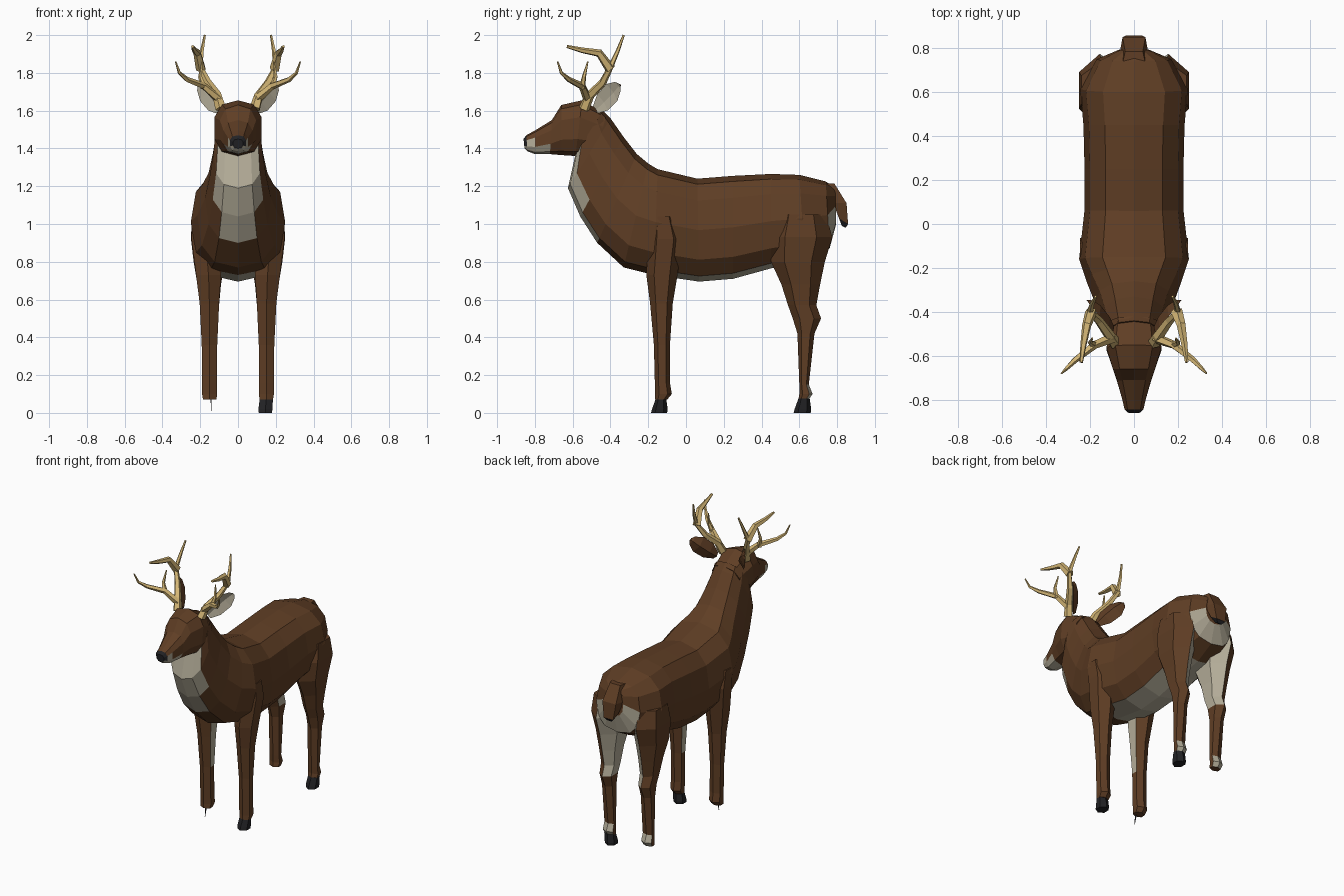
import bpy, bmesh, math
from mathutils import Vector

def material(name, rgb):
    m = bpy.data.materials.new(name)
    m.diffuse_color = (*rgb, 1)
    return m

BROWN, CREAM, BLACK, ANTLER = range(4)
MATS = [material("brown_coat", (0.115, 0.048, 0.018)),
        material("cream_fur", (0.46, 0.42, 0.32)),
        material("black_horn", (0.016, 0.016, 0.018)),
        material("antler_tan", (0.66, 0.47, 0.18))]

def loft(name, strips, rule):
    """Skin one or more lists of rings; rule(centre, normal) picks the colour."""
    bm = bmesh.new()
    for rings in strips:
        vs = [[bm.verts.new(p) for p in r] for r in rings]
        n = len(vs[0])
        for a, b in zip(vs, vs[1:]):
            for i in range(n):
                j = (i + 1) % n
                bm.faces.new((a[i], a[j], b[j], b[i]))
        bm.faces.new(vs[0])
        bm.faces.new(vs[-1])
    bmesh.ops.recalc_face_normals(bm, faces=bm.faces)
    for f in bm.faces:
        f.material_index = rule(f.calc_center_median(), f.normal)
    me = bpy.data.meshes.new(name)
    bm.to_mesh(me)
    bm.free()
    for m in MATS:
        me.materials.append(m)
    ob = bpy.data.objects.new(name, me)
    bpy.context.collection.objects.link(ob)
    return ob

def section(ty, tz, by, bz, w, n=12, e=0.8):
    """Rounded ring between a top and a bottom point in the centre plane."""
    top, bot, ring = Vector((0, ty, tz)), Vector((0, by, bz)), []
    for i in range(n):
        a = 2 * math.pi * i / n
        c, s = math.cos(a), math.sin(a)
        p = bot.lerp(top, 0.5 + 0.5 * math.copysign(abs(c) ** e, c))
        p.x = math.copysign(abs(s) ** e, s) * w
        ring.append(p)
    return ring

def leg_ring(side, z, y0, y1, x0, x1):
    """Six-sided level ring with flat inner and outer faces."""
    return [Vector((side * ((x0 + x1) / 2 + math.sin(a) / 0.866 * (x1 - x0) / 2),
                    (y0 + y1) / 2 + math.cos(a) * (y1 - y0) / 2, z))
            for a in (math.pi * k / 3 for k in range(6))]

def tube(side, pts, r0, r1, n=5):
    """Tapered tube along a path."""
    pts = [Vector((side * x, y, z)) for x, y, z in pts]
    rings = []
    for k, p in enumerate(pts):
        t = (pts[min(k + 1, len(pts) - 1)] - pts[max(k - 1, 0)]).normalized()
        u = t.cross(Vector((side, 0.3, 0))).normalized()
        v = t.cross(u)
        r = r0 + (r1 - r0) * k / (len(pts) - 1)
        rings.append([p + (u * math.cos(2 * math.pi * i / n) + v * math.sin(2 * math.pi * i / n)) * r
                      for i in range(n)])
    return rings

# body and neck, from rump to throat
def body_rule(c, n):
    bib = n.y < -0.3 and c.y < -0.4 and abs(c.x) < 0.105 and 0.85 < c.z < 1.37
    rump = c.y > 0.7 and c.z < 1.06 and abs(c.x) < 0.13
    belly = n.z < -0.75 and c.z < 0.8 and c.y > -0.15 and (abs(c.x) < 0.1 or c.y > 0.27)
    return CREAM if bib or rump or belly else BROWN

loft("body", [[section(*s) for s in (
    (0.79, 1.19, 0.795, 1.0, 0.07), (0.74, 1.225, 0.76, 0.87, 0.17),
    (0.60, 1.26, 0.63, 0.80, 0.245), (0.45, 1.265, 0.45, 0.765, 0.23),
    (0.25, 1.255, 0.25, 0.71, 0.225), (0.06, 1.24, 0.07, 0.695, 0.225),
    (-0.15, 1.29, -0.17, 0.73, 0.25), (-0.20, 1.32, -0.33, 0.77, 0.215),
    (-0.26, 1.37, -0.47, 0.90, 0.175), (-0.33, 1.46, -0.56, 1.04, 0.15),
    (-0.40, 1.56, -0.625, 1.19, 0.13), (-0.44, 1.60, -0.585, 1.37, 0.12))]], body_rule)

# head with pale muzzle and dark nose
def head_rule(c, n):
    if c.y < -0.83 and c.z > 1.415:
        return BLACK
    return CREAM if c.y < -0.72 and c.z < 1.44 else BROWN

loft("head", [[section(*s, n=10) for s in (
    (-0.42, 1.58, -0.48, 1.37, 0.11), (-0.55, 1.655, -0.585, 1.36, 0.13),
    (-0.66, 1.63, -0.66, 1.365, 0.10), (-0.71, 1.55, -0.72, 1.37, 0.08),
    (-0.80, 1.495, -0.80, 1.37, 0.055), (-0.845, 1.47, -0.84, 1.385, 0.045),
    (-0.86, 1.45, -0.855, 1.40, 0.028))]], head_rule)

# tail with dark underside
loft("tail", [[[Vector((-w, y0, z)), Vector((w, y0, z)), Vector((w * 0.8, y1, z - d)), Vector((-w * 0.8, y1, z - d))]
               for w, y0, y1, z, d in ((0.05, 0.74, 0.785, 1.215, 0.0), (0.065, 0.78, 0.85, 1.11, 0.0),
                                       (0.045, 0.81, 0.858, 1.03, 0.03), (0.02, 0.825, 0.845, 0.99, 0.01))]],
     lambda c, n: BLACK if c.z < 1.05 or (n.y < 0 and c.z < 1.1) else BROWN)

FRONT = ((0.07, -0.165, -0.10, 0.115, 0.185), (0.10, -0.165, -0.075, 0.11, 0.19),
         (0.16, -0.165, -0.085, 0.11, 0.19), (0.36, -0.17, -0.085, 0.11, 0.192),
         (0.58, -0.19, -0.07, 0.10, 0.203), (0.73, -0.21, -0.045, 0.09, 0.222),
         (0.92, -0.20, -0.02, 0.10, 0.246), (1.04, -0.18, -0.06, 0.12, 0.246))
HIND = ((0.07, 0.595, 0.65, 0.115, 0.182), (0.10, 0.60, 0.67, 0.11, 0.187),
        (0.15, 0.60, 0.65, 0.112, 0.185), (0.42, 0.59, 0.68, 0.11, 0.19),
        (0.50, 0.565, 0.715, 0.105, 0.195), (0.57, 0.54, 0.69, 0.10, 0.20),
        (0.68, 0.505, 0.71, 0.09, 0.215), (0.80, 0.45, 0.735, 0.07, 0.235),
        (0.93, 0.44, 0.775, 0.06, 0.25), (1.05, 0.48, 0.74, 0.06, 0.24))

BEAM = ((0.09, -0.54, 1.61), (0.11, -0.51, 1.68), (0.16, -0.44, 1.75), (0.20, -0.40, 1.83),
        (0.19, -0.36, 1.92), (0.175, -0.33, 2.0))
FORK = ((0.195, -0.40, 1.82), (0.215, -0.46, 1.905), (0.23, -0.55, 1.92), (0.24, -0.63, 1.94))
BROW = ((0.10, -0.52, 1.66), (0.18, -0.55, 1.73), (0.27, -0.62, 1.765), (0.31, -0.66, 1.80), (0.33, -0.68, 1.86))
TINE = ((0.18, -0.55, 1.72), (0.20, -0.54, 1.78), (0.19, -0.52, 1.86))

for side, tag in ((1, "right"), (-1, "left")):
    # legs, pale on the inside
    loft("front_leg_" + tag, [[leg_ring(side, *r) for r in FRONT]],
         lambda c, n: CREAM if n.x * side < -0.8 and c.z > 0.4 else BROWN)
    loft("hind_leg_" + tag, [[leg_ring(side, *r) for r in HIND]],
         lambda c, n: CREAM if (n.x * side < -0.3 and c.z > 0.52 and (n.y > 0.2 or n.x * side < -0.8))
         or (c.z < 0.14 and n.y > 0.3) else BROWN)

    # antlers
    loft("antler_" + tag, [tube(side, BEAM, 0.03, 0.006), tube(side, FORK, 0.028, 0.008),
                           tube(side, BROW, 0.024, 0.004), tube(side, TINE, 0.018, 0.004)],
         lambda c, n: ANTLER)

    # ears: cupped leaves opening outward
    base, axis = Vector((side * 0.105, -0.48, 1.605)), Vector((side * 0.105, 0.125, 0.13))
    out = Vector((side * 0.8, -0.6, 0)).normalized()
    out = (out - axis * out.dot(axis) / axis.length_squared).normalized()
    wide = axis.normalized().cross(out)
    loft("ear_" + tag, [[[base + axis * t + wide * w, base + axis * t - out * w * 0.25,
                          base + axis * t - wide * w, base + axis * t - out * (w * 0.45 + 0.008)]
                         for t, w in ((0, 0.025), (0.3, 0.055), (0.7, 0.058), (0.95, 0.03), (1.02, 0.008))]],
         lambda c, n: CREAM if n.dot(out) > 0.3 else BROWN)

# hooves: whole on the right, only a thin sliver under the left front leg
for name, y0, y1 in (("front_hoof", -0.185, -0.10), ("hind_hoof", 0.57, 0.66)):
    loft(name, [[leg_ring(1, 0, y0, y1, 0.11, 0.18),
                 leg_ring(1, 0.02, y0 + 0.005, y1 + 0.003, 0.108, 0.182),
                 leg_ring(1, 0.075, y0 + 0.025, y1 - 0.005, 0.115, 0.185)]], lambda c, n: BLACK)
loft("left_hoof_sliver", [[leg_ring(-1, 0.01, -0.165, -0.16, 0.141, 0.143),
                           leg_ring(-1, 0.075, -0.16, -0.14, 0.14, 0.145)]], lambda c, n: BLACK)
